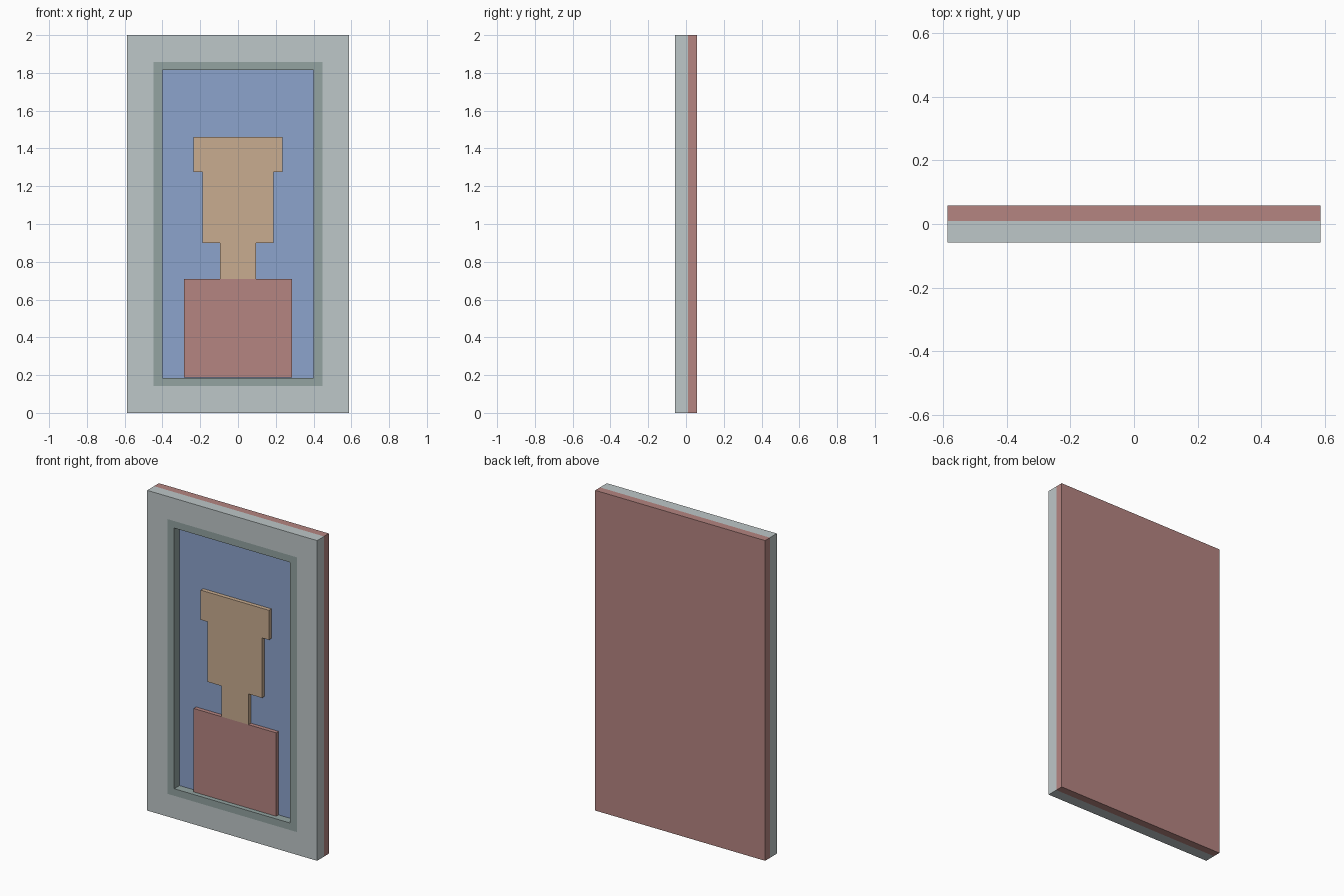
import bpy, bmesh

if "Cube" in bpy.data.objects:
    bpy.data.objects.remove(bpy.data.objects["Cube"])


def lin(c):
    c /= 255
    return c / 12.92 if c <= 0.04045 else ((c + 0.055) / 1.055) ** 2.4


def material(name, r, g, b):
    m = bpy.data.materials.new(name)
    m.diffuse_color = (lin(r), lin(g), lin(b), 1)
    m.use_nodes = True
    m.node_tree.nodes["Principled BSDF"].inputs["Base Color"].default_value = m.diffuse_color
    return m


GREY = material("pale_grey", 190, 199, 200)
DARK = material("grey_green", 147, 163, 161)
BLUE = material("blue", 140, 163, 204)
TAN = material("tan", 200, 172, 144)
RED = material("dusty_red", 181, 133, 129)


def finish(name, bm, *mats):
    bmesh.ops.recalc_face_normals(bm, faces=bm.faces)
    me = bpy.data.meshes.new(name)
    bm.to_mesh(me)
    bm.free()
    for m in mats:
        me.materials.append(m)
    ob = bpy.data.objects.new(name, me)
    bpy.context.collection.objects.link(ob)
    return ob


def slab(name, half_profile, y0, y1, mat):
    """Extrude a left-right symmetric outline, given as (half width, z) going up."""
    pts = half_profile + [(-x, z) for x, z in reversed(half_profile)]
    bm = bmesh.new()
    face = bm.faces.new([bm.verts.new((x, y0, z)) for x, z in pts])
    ext = bmesh.ops.extrude_face_region(bm, geom=[face])
    moved = [v for v in ext["geom"] if isinstance(v, bmesh.types.BMVert)]
    bmesh.ops.translate(bm, verts=moved, vec=(0, y1 - y0, 0))
    return finish(name, bm, mat)


W, FRONT, BACK = 0.587, -0.058, 0.058
SPLIT, PANEL, RELIEF = 0.01, -0.006, -0.031

# Frame: rectangular loops (half width, half height, depth, colour of strip leading to it)
loops = [(W, 1.0, SPLIT, 0), (W, 1.0, FRONT, 0), (0.447, 0.858, FRONT, 0),
         (0.40, 0.814, FRONT, 1), (0.40, 0.814, SPLIT, 1)]
bm = bmesh.new()
rings = [[bm.verts.new((sx * w, y, 1 + sz * h))
          for sx, sz in ((-1, -1), (1, -1), (1, 1), (-1, 1))] for w, h, y, _ in loops]
for k in range(1, len(rings) + 1):
    a, b = rings[k - 1], rings[k % len(rings)]
    for i in range(4):
        j = (i + 1) % 4
        f = bm.faces.new((a[i], a[j], b[j], b[i]))
        f.material_index = loops[k][3] if k < len(loops) else 0
finish("frame", bm, GREY, DARK)

# Backing board
slab("back_board", [(W, 0), (W, 2)], SPLIT, BACK, RED)

# Recessed picture ground
slab("background_panel", [(0.40, 0.186), (0.40, 1.814)], PANEL, SPLIT, BLUE)

# Portrait relief
slab("torso", [(0.285, 0.187), (0.285, 0.708)], RELIEF, PANEL, RED)
slab("head_and_neck", [(0.094, 0.708), (0.094, 0.90), (0.188, 0.90), (0.188, 1.275),
                       (0.236, 1.275), (0.236, 1.46)], RELIEF, PANEL, TAN)
